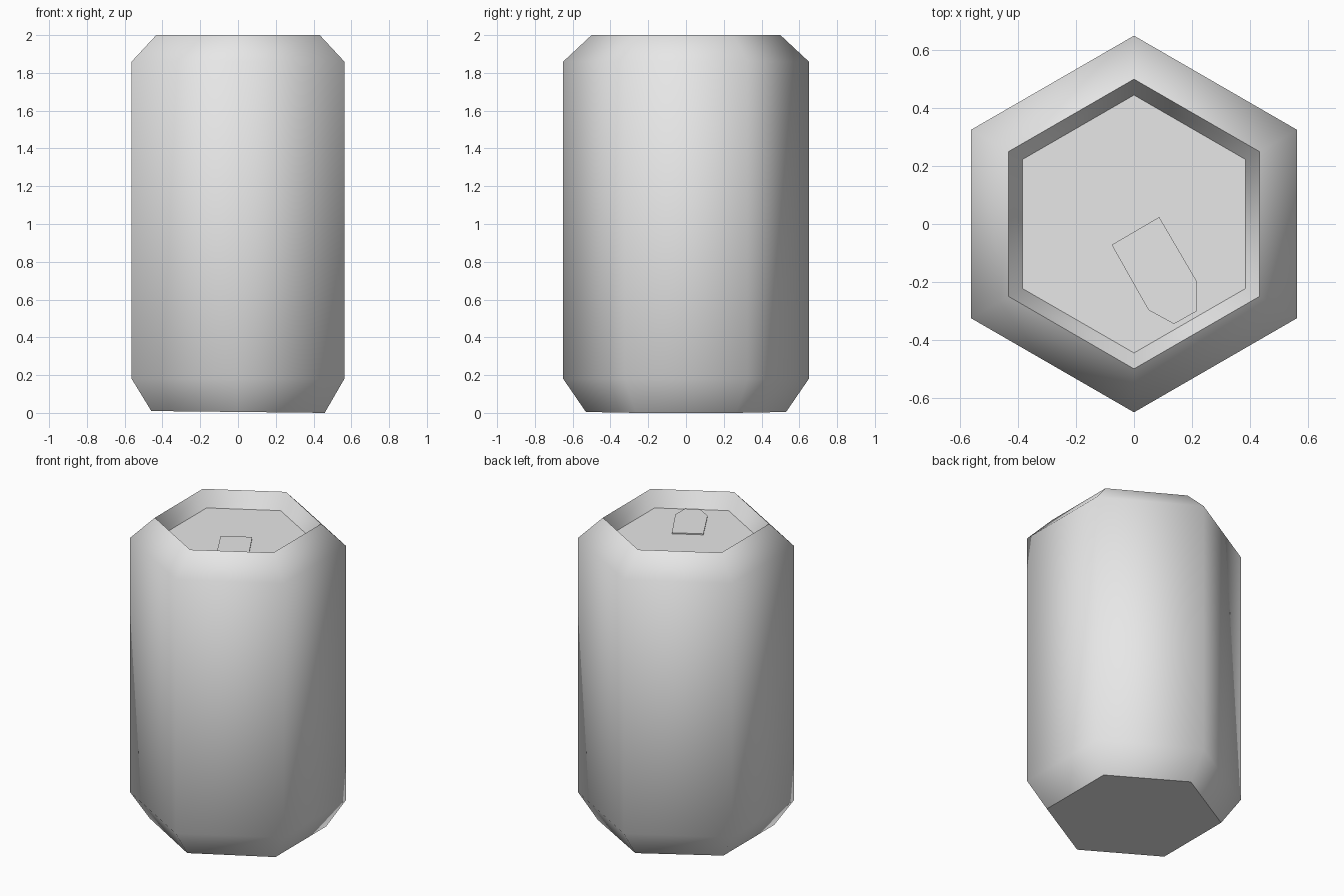
import bpy, bmesh
from math import radians, cos, sin

cube = bpy.data.objects.get("Cube")
if cube:
    bpy.data.objects.remove(cube)

# Single light grey material
grey = bpy.data.materials.new("light_grey")
grey.use_nodes = True
colour = (0.8, 0.8, 0.8, 1)
grey.diffuse_color = colour
grey.node_tree.nodes["Principled BSDF"].inputs["Base Color"].default_value = colour


def add_object(name, bm):
    bmesh.ops.recalc_face_normals(bm, faces=bm.faces)
    mesh = bpy.data.meshes.new(name)
    bm.to_mesh(mesh)
    bm.free()
    mesh.materials.append(grey)
    obj = bpy.data.objects.new(name, mesh)
    bpy.context.collection.objects.link(obj)
    return obj


# Can body: hexagonal rings of (radius, height, sharp crease)
SIDES = 6
profile = [
    (0.53, 0.005, True),    # base
    (0.65, 0.18, False),    # lower shoulder
    (0.65, 1.86, False),    # upper shoulder
    (0.50, 2.0, True),      # rim
    (0.445, 1.897, True),   # recessed lid
]
bm = bmesh.new()
rings = []
for radius, height, sharp in profile:
    angles = [radians(90 + 360 * i / SIDES) for i in range(SIDES)]
    rings.append([bm.verts.new((radius * cos(a), radius * sin(a), height)) for a in angles])

for low, high in zip(rings, rings[1:]):
    for i in range(SIDES):
        j = (i + 1) % SIDES
        bm.faces.new((low[i], low[j], high[j], high[i]))
bm.faces.new(rings[0][::-1])
bm.faces.new(rings[-1])

for face in bm.faces:
    face.smooth = True
for ring, (radius, height, sharp) in zip(rings, profile):
    for i in range(SIDES):
        bm.edges.get((ring[i], ring[(i + 1) % SIDES])).smooth = not sharp

# The base leans very slightly to one side
for v in rings[0]:
    v.co.z -= 0.0108 * v.co.x
add_object("can_body", bm)

# Pull tab: thin plate with a clipped end, just above the lid
outline = [(-0.077, -0.072), (0.05, -0.297), (0.138, -0.345),
           (0.218, -0.3), (0.218, -0.2), (0.087, 0.024)]
bm = bmesh.new()
plate = bm.faces.new([bm.verts.new((x, y, 1.9)) for x, y in outline])
top = bmesh.ops.extrude_face_region(bm, geom=[plate])["geom"]
bmesh.ops.translate(bm, vec=(0, 0, 0.007),
                    verts=[g for g in top if isinstance(g, bmesh.types.BMVert)])
add_object("pull_tab", bm)
